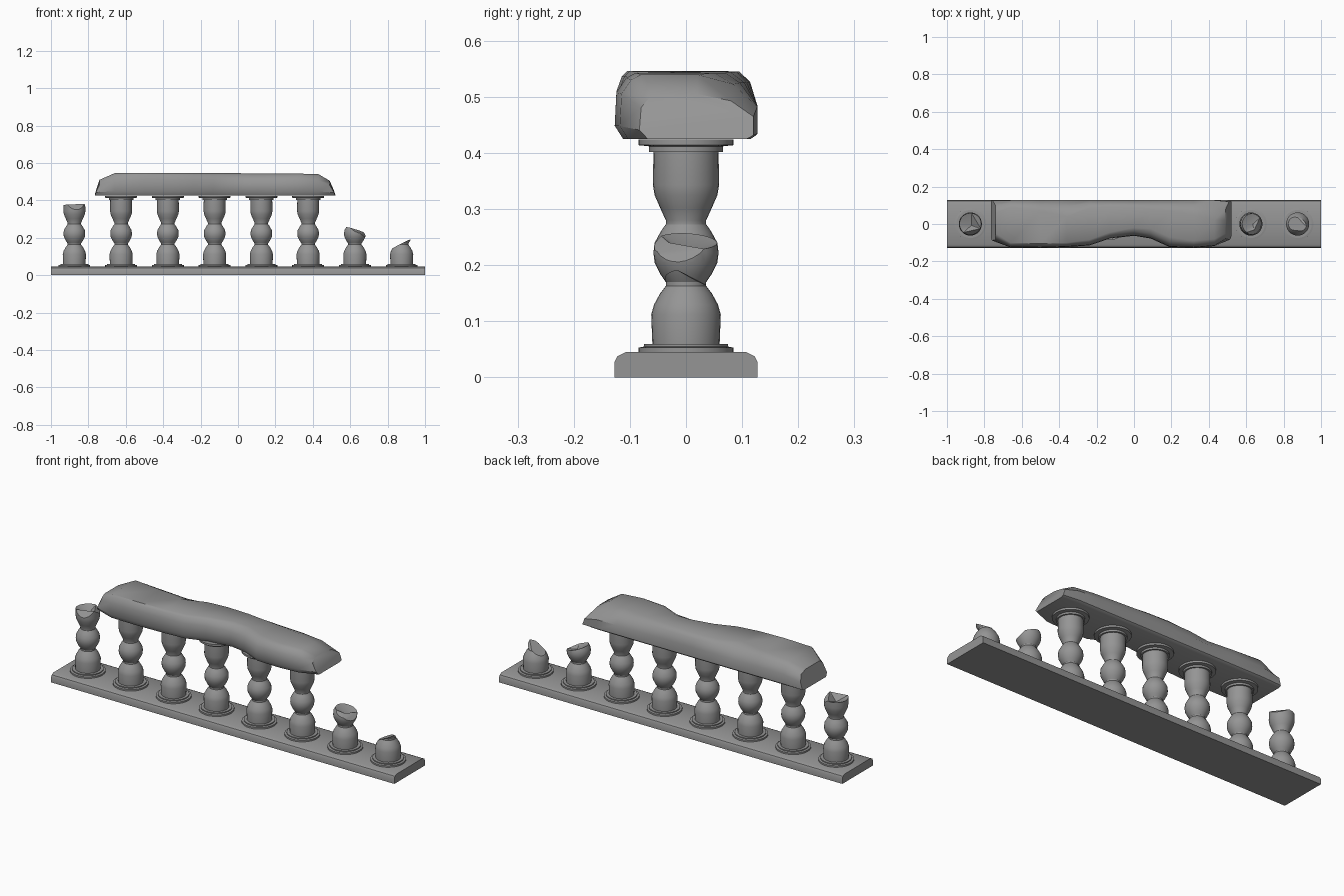
import bpy, bmesh, math
from mathutils import Vector

cube = bpy.data.objects.get("Cube")
if cube:
    bpy.data.objects.remove(cube)

stone = bpy.data.materials.new("grey_stone")
stone.use_nodes = True
colour = (0.3, 0.3, 0.3, 1)
stone.diffuse_color = colour
stone.node_tree.nodes["Principled BSDF"].inputs["Base Color"].default_value = colour


def finish(bm, name, angle=30):
    """Turn a bmesh into a shaded, coloured object."""
    bmesh.ops.recalc_face_normals(bm, faces=bm.faces)
    mesh = bpy.data.meshes.new(name)
    bm.to_mesh(mesh)
    bm.free()
    mesh.materials.append(stone)
    obj = bpy.data.objects.new(name, mesh)
    bpy.context.collection.objects.link(obj)
    bpy.ops.object.select_all(action='DESELECT')
    obj.select_set(True)
    bpy.context.view_layer.objects.active = obj
    bpy.ops.object.shade_smooth_by_angle(angle=math.radians(angle))
    return obj


def loft(rings, name, angle=30):
    """Skin a list of closed rings and cap both ends."""
    bm = bmesh.new()
    loops = [[bm.verts.new(p) for p in ring] for ring in rings]
    n = len(loops[0])
    for a, b in zip(loops, loops[1:]):
        for i in range(n):
            j = (i + 1) % n
            bm.faces.new((a[i], a[j], b[j], b[i]))
    bm.faces.new(loops[0])
    bm.faces.new(loops[-1])
    return finish(bm, name, angle)


# Plinth: a bar with rounded upper edges
half = [(0.127, 0), (0.127, 0.028), (0.122, 0.038), (0.108, 0.045)]
section = half + [(-y, z) for y, z in reversed(half)]
loft([[(x, y, z) for y, z in section] for x in (-1, 1)], "plinth")

# Turned baluster profile: radius, height
PROFILE = [(0.085, 0.044), (0.085, 0.053), (0.075, 0.055), (0.075, 0.06), (0.06, 0.06),
           (0.062, 0.112), (0.057, 0.13), (0.046, 0.15), (0.036, 0.163), (0.036, 0.17),
           (0.045, 0.183), (0.056, 0.205), (0.058, 0.222), (0.056, 0.24), (0.045, 0.26),
           (0.036, 0.273), (0.036, 0.28), (0.046, 0.302), (0.056, 0.325), (0.059, 0.343),
           (0.058, 0.402), (0.066, 0.402), (0.066, 0.412), (0.085, 0.414), (0.085, 0.424)]


def baluster(name, x, cuts=(), dent=0):
    """Spin the profile; break the top along each (point, normal) plane."""
    bm = bmesh.new()
    n = 28
    loops = [[bm.verts.new((r * math.cos(math.tau * i / n), r * math.sin(math.tau * i / n), z))
              for i in range(n)] for r, z in PROFILE]
    for a, b in zip(loops, loops[1:]):
        for i in range(n):
            j = (i + 1) % n
            bm.faces.new((a[i], a[j], b[j], b[i]))
    bm.faces.new(loops[0])
    bm.faces.new(loops[-1])
    for point, normal in cuts:
        out = bmesh.ops.bisect_plane(bm, geom=bm.verts[:] + bm.edges[:] + bm.faces[:],
                                     plane_co=point, plane_no=normal, clear_outer=True)
        edges = [e for e in out["geom_cut"] if isinstance(e, bmesh.types.BMEdge)]
        bmesh.ops.holes_fill(bm, edges=edges)
    if dent:
        # Hollow the largest broken face
        bm.normal_update()
        top = max((f for f in bm.faces if f.normal.z > 0.3 and f.calc_center_median().z > 0.1),
                  key=lambda f: f.calc_area())
        centre = bmesh.ops.poke(bm, faces=[top])["verts"][0]
        centre.co += Vector((0.012, -0.01, -dent))
    bmesh.ops.translate(bm, verts=bm.verts, vec=(x, 0, 0))
    finish(bm, name)


# Row of eight posts; the outer ones are snapped off
SPACING = 0.25
BROKEN = {
    0: ([((0, 0, 0.377), (-0.05, 0.05, 1)), ((0.04, 0.02, 0.37), (0.7, 0.5, 1)),
         ((-0.01, -0.05, 0.365), (0.2, -1, 0.8))], 0.03),
    6: ([((-0.05, 0, 0.258), (0.28, 0.05, 1)), ((0.035, 0, 0.232), (1, -0.3, 0.9)),
         ((0.02, -0.03, 0.24), (0.5, -0.6, 1))], 0.02),
    7: ([((-0.059, 0, 0.138), (-0.5, 0.05, 1)), ((0, 0.02, 0.175), (0.1, 0.6, 1))], 0),
}
for i in range(8):
    cuts, dent = BROKEN.get(i, ((), 0))
    baluster(f"baluster_{i + 1}", (i - 3.5) * SPACING, cuts, dent)

# Weathered handrail: x, front low, front high, back high, back low, top height
STATIONS = [(-0.74, -0.085, -0.05, 0.06, 0.125, 0.51),
            (-0.66, -0.122, -0.1, 0.09, 0.127, 0.545),
            (-0.5, -0.124, -0.105, 0.07, 0.127, 0.546),
            (-0.36, -0.12, -0.1, 0.04, 0.127, 0.546),
            (-0.24, -0.112, -0.085, 0.085, 0.127, 0.545),
            (-0.13, -0.075, -0.045, 0.095, 0.127, 0.545),
            (0.0, -0.06, -0.02, 0.09, 0.127, 0.545),
            (0.09, -0.075, -0.025, 0.08, 0.127, 0.544),
            (0.19, -0.12, -0.07, 0.07, 0.127, 0.543),
            (0.32, -0.124, -0.09, 0.05, 0.127, 0.543),
            (0.43, -0.115, -0.08, 0.02, 0.127, 0.54),
            (0.49, -0.08, -0.05, 0.02, 0.12, 0.505)]
LOW = 0.425
rings = []
for k, (x, fl, fh, bh, bl, top) in enumerate(STATIONS):
    out = {0: -0.025, len(STATIONS) - 1: 0.03}.get(k, 0)
    rise = top - LOW
    rings.append([(x + out, fl + 0.012, LOW), (x + out * 0.8, fl - 0.003, LOW + 0.2 * rise),
                  (x, fl, LOW + 0.7 * rise), (x, (fl + fh) / 2, LOW + 0.92 * rise),
                  (x, fh, top), (x, bh, top),
                  (x, bl * 0.6 + bh * 0.4, LOW + 0.85 * rise),
                  (x + out * 0.6, bl, LOW + 0.5 * rise),
                  (x + out, bl, LOW + 0.08 * rise), (x + out, bl - 0.012, LOW)])
loft(rings, "handrail", 40)
